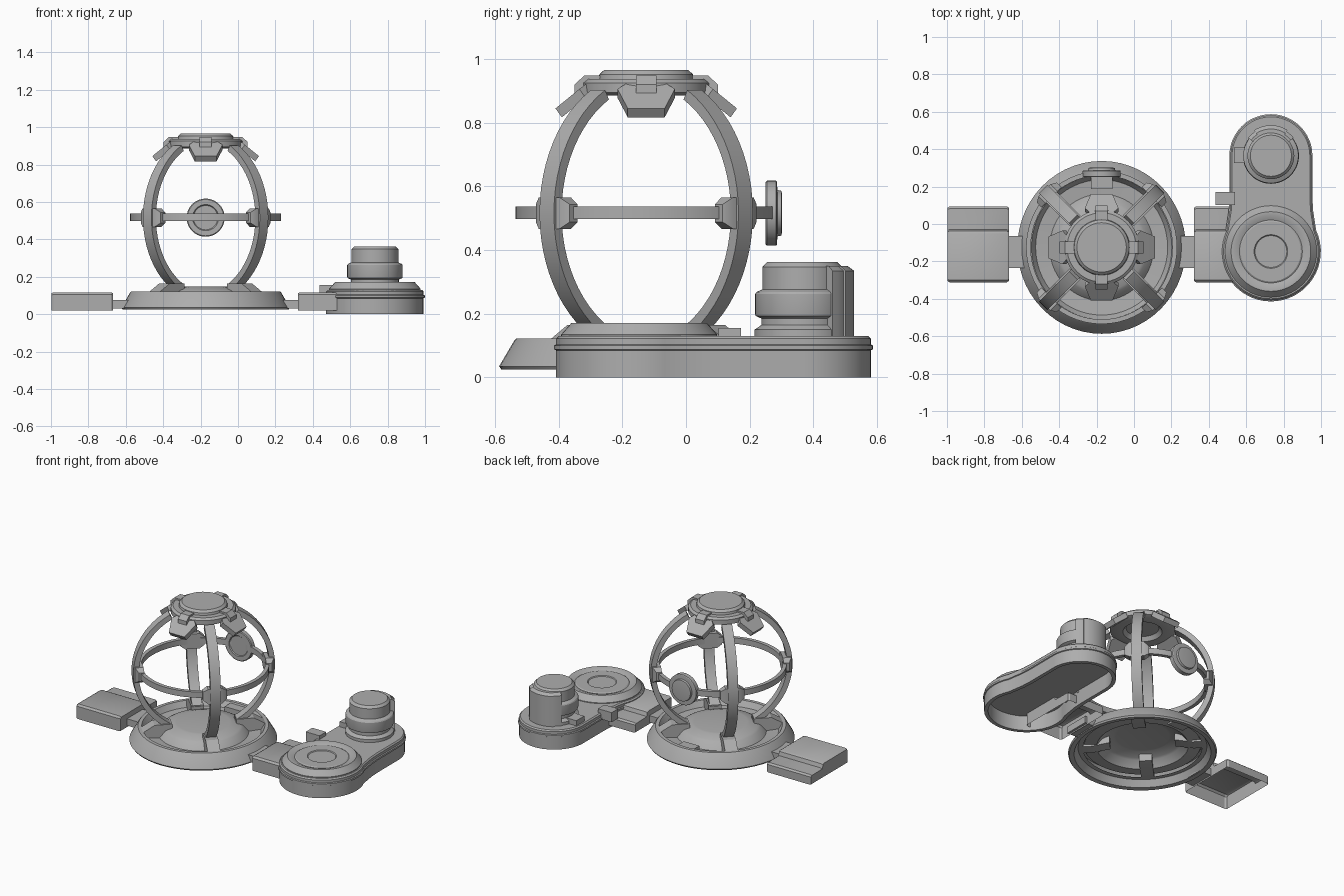
import bpy, bmesh, math
from mathutils import Vector, Matrix

cube = bpy.data.objects.get("Cube")
if cube:
    bpy.data.objects.remove(cube, do_unlink=True)

grey = bpy.data.materials.new("plain_grey")
grey.use_nodes = True
COLOR = (0.42, 0.42, 0.42, 1)
grey.diffuse_color = COLOR
grey.node_tree.nodes["Principled BSDF"].inputs["Base Color"].default_value = COLOR

GX, GY, GZ = -0.173, -0.125, 0.516      # globe centre
PX, BIG_Y, SMALL_Y = 0.732, -0.147, 0.365  # side pod lobes
TAU = math.tau


def loft(name, rings, cap=(True, True), wrap=False, mat=Matrix()):
    """Skin a list of equal-length point rings into one object."""
    bm = bmesh.new()
    rows = [[bm.verts.new(mat @ Vector(p)) for p in ring] for ring in rings]
    pairs = list(zip(rows, rows[1:])) + ([(rows[-1], rows[0])] if wrap else [])
    for a, b in pairs:
        for i in range(len(a)):
            j = (i + 1) % len(a)
            bm.faces.new((a[i], a[j], b[j], b[i]))
    if not wrap:
        for row, on in zip((rows[0], rows[-1]), cap):
            if on:
                bm.faces.new(row)
    bmesh.ops.recalc_face_normals(bm, faces=bm.faces)
    mesh = bpy.data.meshes.new(name)
    bm.to_mesh(mesh)
    bm.free()
    mesh.materials.append(grey)
    obj = bpy.data.objects.new(name, mesh)
    bpy.context.collection.objects.link(obj)
    bpy.ops.object.select_all(action='DESELECT')
    obj.select_set(True)
    bpy.context.view_layer.objects.active = obj
    bpy.ops.object.shade_smooth_by_angle(angle=math.radians(30))
    return obj


def lathe(name, profile, x, y, z=0, sx=1, n=56, tilt=0, **kw):
    rings = [[(sx * r * math.cos(TAU * i / n), r * math.sin(TAU * i / n), h)
              for i in range(n)] for r, h in profile]
    mat = Matrix.Translation((x, y, z)) @ Matrix.Rotation(tilt, 4, 'X')
    return loft(name, rings, mat=mat, **kw)


def rect(x, hy, z0, z1):
    return [(x, -hy, z0), (x, hy, z0), (x, hy, z1), (x, -hy, z1)]


def box(name, x0, x1, y0, y1, z0, z1):
    mat = Matrix.Translation((0, (y0 + y1) / 2, 0))
    hy = (y1 - y0) / 2
    return loft(name, [rect(x0, hy, z0, z1), rect(x1, hy, z0, z1)], mat=mat)


def around(angle, z=0):
    return Matrix.Translation((GX, GY, z)) @ Matrix.Rotation(angle, 4, 'Z')


# Round stand under the globe, an open shell
lathe("globe_stand", [(.37, .07), (.40, .07), (.425, .028), (.455, .025), (.462, .035),
                      (.415, .115), (.408, .122), (.385, .122), (.362, .085), (.285, .078),
                      (.25, .12), (.235, .128), (.18, .145), (.165, .147)],
      GX, GY, sx=.975, cap=(False, True))

# Globe frame: equator ring, four ribs, their clips and feet
lathe("equator_ring", [(.41, .498), (.41, .537), (.385, .537), (.385, .498)],
      GX, GY, sx=.985, wrap=True)
for k in range(4):
    diag = math.pi / 4 + k * math.pi / 2
    rings = []
    for i in range(25):
        a = math.radians(-61 + i * 122 / 24)
        c, s = math.cos(a), math.sin(a)
        rings.append([(r * c, w, r * s) for r, w in
                      ((.408, -.032), (.442, -.032), (.442, .032), (.408, .032))])
    loft(f"globe_rib_{k}", rings, mat=around(diag, GZ))
    clip = [[(.38, w, -h), (r, w, -h), (r, w, h), (.38, w, h)]
            for w, h, r in ((-.075, .028, .415), (-.045, .05, .432),
                            (.045, .05, .432), (.075, .028, .415))]
    loft(f"rib_clip_{k}", clip, mat=around(diag, GZ))
    loft(f"rib_foot_{k}", [rect(.2, .04, .09, .165), rect(.31, .04, .07, .165),
                           rect(.385, .04, .07, .12)], mat=around(diag))

# Crown on top, with four tilted flaps and their hinge tabs
lathe("crown", [(.10, .91), (.12, .885), (.17, .885), (.20, .895), (.20, .925), (.185, .937),
                (.150, .937), (.147, .952), (.132, .966)], GX, GY, n=48)
for k in range(4):
    mat = around(k * math.pi / 2)
    flap = []
    for r, z, w in ((.185, .925, .06), (.21, .906, .09), (.285, .845, .058)):
        flap.append([(r, -w, z), (r, w, z), (r - .02, w, z - .028), (r - .02, -w, z - .028)])
    loft(f"crown_flap_{k}", flap, mat=mat)
    loft(f"flap_tab_{k}", [rect(.145, .032, .9, .948), rect(.195, .032, .9, .948),
                           rect(.225, .032, .885, .92)], mat=mat)

# Small dish on the back of the equator ring
lathe("rear_dish", [(.065, .256), (.07, .25), (.097, .25), (.102, .254), (.102, .283),
                    (.098, .286), (.073, .287), (.07, .30), (.055, .302)],
      GX, 0, GZ, tilt=-math.pi / 2, n=40)
box("stand_rear_box", GX - .058, GX + .058, .187, .25, .07, .115)


# Side pod with a large and a small lobe, hollow below
def pod_outline(d, z):
    pts = []
    for i in range(25):
        a = math.pi * i / 24
        r = .222 + d
        pts.append((PX + r * math.cos(a), SMALL_Y + r * math.sin(a), z))
    pts += [(PX - .222 - d, .14, z), (PX - .226 - d, .07, z)]
    for i in range(33):
        a = math.radians(155 + 230 * i / 32)
        r = .267 + d
        pts.append((PX + r * math.cos(a), BIG_Y + r * math.sin(a), z))
    return pts + [(PX + .226 + d, .07, z), (PX + .222 + d, .14, z)]


loft("pod_body", [pod_outline(d, z) for d, z in
                  ((-.03, .1), (-.03, 0), (-.006, 0), (-.006, .085), (0, .088), (0, .1),
                   (-.006, .104), (-.006, .122), (-.014, .13))])
lathe("pod_raised_disc", [(.245, .125), (.245, .135), (.213, .171), (.195, .171),
                          (.168, .16), (.16, .165), (.09, .165), (.085, .16)], PX, BIG_Y)

# Stepped tower on the small lobe
lathe("pod_tower", [(.15, .125), (.15, .15), (.128, .165), (.128, .185), (.146, .193),
                    (.148, .2), (.148, .262), (.144, .268), (.125, .277), (.125, .347),
                    (.11, .362)], PX, SMALL_Y)
for name, spread, r1 in (("tower_back_shell", 52, .155), ("tower_back_panel", 33, .163)):
    rings = []
    for i in range(13):
        a = math.radians(90 - spread + 2 * spread * i / 12)
        rings.append([(r * math.cos(a), r * math.sin(a), z) for r, z in
                      ((.11, .125), (r1, .125), (r1, .335), (r1 - .02, .35), (.11, .35))])
    loft(name, rings, mat=Matrix.Translation((PX, SMALL_Y, 0)))
box("tower_side_tab", .535, .62, .325, .41, .12, .165)
box("pod_latch", .437, .54, .102, .172, .09, .155)

# Stepped side boxes with open bottoms, and the links to the stand
SECTION = [(-.312, .02), (-.312, .105), (-.3, .117), (-.052, .117), (-.038, .11),
           (-.03, .085), (.082, .083), (.094, .073), (.094, .02)]
END = [(-.304, .02), (-.304, .102), (-.296, .111), (-.055, .111), (-.043, .104),
       (-.035, .079), (.078, .077), (.086, .07), (.086, .02)]


def side_box(name, x0, x1):
    rings = [[(x, y, z) for y, z in sec] for x, sec in
             ((x0, END), (x0 + .012, SECTION), (x1 - .012, SECTION), (x1, END))]
    obj = loft(name, rings)
    bm = bmesh.new()
    bm.from_mesh(obj.data)
    under = [f for f in bm.faces if all(v.co.z < .021 for v in f.verts)]
    bmesh.ops.delete(bm, geom=under, context='FACES_ONLY')
    bm.to_mesh(obj.data)
    bm.free()


side_box("left_out_box", .32, .6)
side_box("right_out_box", -.998, -.668)
for name, x0, x1 in (("left_link", .24, .335), ("right_link", -.68, -.58)):
    box(name, x0, x1, -.235, -.065, .03, .076)
